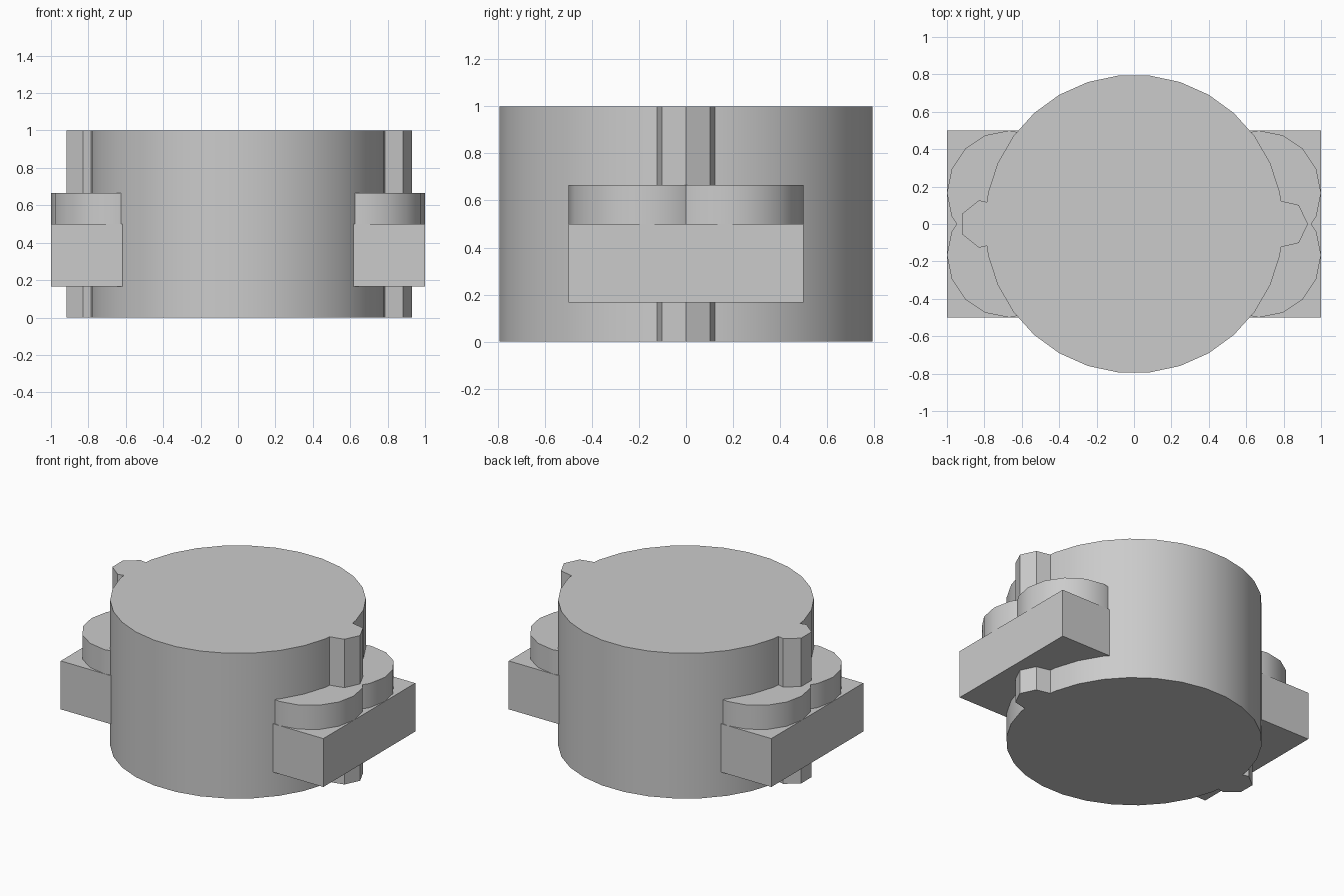
import bpy
from math import pi, radians

cube = bpy.data.objects.get("Cube")
if cube:
    bpy.data.objects.remove(cube, do_unlink=True)

# One flat grey for the whole model
grey = bpy.data.materials.new("light_grey")
grey.use_nodes = True
colour = (0.6, 0.6, 0.6, 1)
grey.diffuse_color = colour
grey.node_tree.nodes["Principled BSDF"].inputs["Base Color"].default_value = colour


def finish(name):
    obj = bpy.context.object
    obj.name = name
    obj.data.materials.append(grey)
    bpy.ops.object.shade_smooth_by_angle(angle=radians(30))
    return obj


def cylinder(name, x, y, bottom, top, radius, sides):
    # Turned so that one corner points along +x
    bpy.ops.mesh.primitive_cylinder_add(
        vertices=sides, radius=radius, depth=top - bottom,
        location=(x, y, (bottom + top) / 2), rotation=(0, 0, -pi / 2))
    bpy.ops.object.transform_apply(location=False, rotation=True, scale=False)
    return finish(name)


def block(name, x, bottom, top, width, depth):
    bpy.ops.mesh.primitive_cube_add(size=1, location=(x, 0, (bottom + top) / 2))
    bpy.context.object.scale = (width, depth, top - bottom)
    bpy.ops.object.transform_apply(location=False, rotation=False, scale=True)
    return finish(name)


# Central drum
cylinder("drum", 0, 0, 0, 1, 0.798, 30)

# Side assemblies: block, pair of discs on it, upright pin through them
third = 1 / 3
for side, s in (("left", 1), ("right", -1)):
    block(side + "_block", s * 2 * third, third / 2, 0.5, 2 * third, 1)
    for end, e in (("front", -1), ("back", 1)):
        cylinder(f"{side}_{end}_disc", s * 2 * third, e * third / 2,
                 0.5, 2 * third, third, 16)
    cylinder(side + "_pin", s * 0.8, 0, 0, 1, 0.13, 7)
